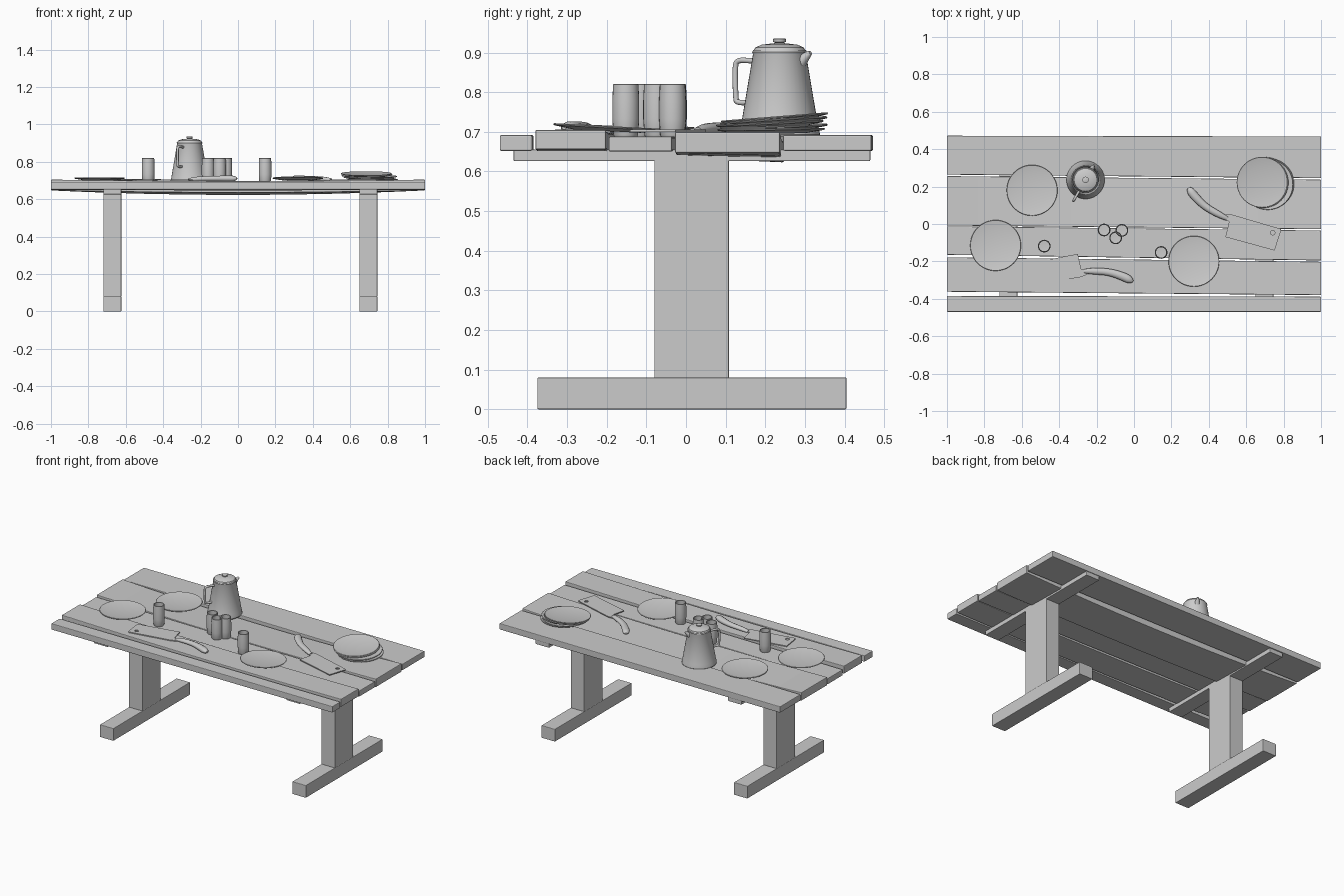
import bpy, bmesh, math
from mathutils import Vector, Matrix

if "Cube" in bpy.data.objects:
    bpy.data.objects.remove(bpy.data.objects["Cube"])


def make_object(name, bm, smooth=None):
    bmesh.ops.recalc_face_normals(bm, faces=bm.faces)
    me = bpy.data.meshes.new(name)
    bm.to_mesh(me)
    bm.free()
    ob = bpy.data.objects.new(name, me)
    bpy.context.collection.objects.link(ob)
    if smooth:
        activate(ob)
        bpy.ops.object.shade_smooth_by_angle(angle=math.radians(smooth))
    return ob


def activate(ob):
    bpy.ops.object.select_all(action='DESELECT')
    ob.select_set(True)
    bpy.context.view_layer.objects.active = ob


def bevel(ob, width):
    m = ob.modifiers.new("bevel", 'BEVEL')
    m.width, m.segments = width, 2


def box(name, x, y, z):
    bm = bmesh.new()
    bmesh.ops.create_cube(bm, size=1)
    for v in bm.verts:
        v.co = Vector([lo + (c + 0.5) * (hi - lo) for c, (lo, hi) in zip(v.co, (x, y, z))])
    ob = make_object(name, bm)
    bevel(ob, 0.003)
    return ob


def lathe(name, profile, loc, rot=(0, 0, 0), steps=40):
    bm = bmesh.new()
    vs = [bm.verts.new((r, 0, z)) for r, z in profile]
    es = [bm.edges.new(p) for p in zip(vs, vs[1:])]
    bmesh.ops.spin(bm, geom=vs + es, axis=(0, 0, 1), cent=(0, 0, 0),
                   angle=2 * math.pi, steps=steps)
    bmesh.ops.remove_doubles(bm, verts=bm.verts, dist=1e-5)
    ob = make_object(name, bm, 35)
    ob.location, ob.rotation_euler = loc, [math.radians(a) for a in rot]
    return ob


def curve_object(name, splines, dims, bevel_depth=0, extrude=0, cyclic=False):
    cu = bpy.data.curves.new(name, 'CURVE')
    cu.dimensions = dims
    cu.extrude, cu.bevel_depth, cu.bevel_resolution = extrude, bevel_depth, 3
    cu.use_fill_caps = dims == '3D'
    if dims == '2D':
        cu.fill_mode = 'BOTH'
    for pts, radii in splines:
        sp = cu.splines.new('POLY' if cyclic else 'NURBS')
        sp.points.add(len(pts) - 1)
        for p, co, r in zip(sp.points, pts, radii):
            p.co, p.radius = (*co, 1), r
        sp.use_cyclic_u = cyclic
        if not cyclic:
            sp.order_u, sp.use_endpoint_u, sp.resolution_u = 3, True, 6
    ob = bpy.data.objects.new(name, cu)
    bpy.context.collection.objects.link(ob)
    activate(ob)
    bpy.ops.object.convert(target='MESH')
    ob = bpy.context.object
    bpy.ops.object.shade_smooth_by_angle(angle=math.radians(40))
    return ob


# Table planks: slightly skewed, one sagging below the others
def plank(name, left, right, z0, z1, sag=0, tilt=0):
    bm = bmesh.new()
    n, rings = 12, []
    for i in range(n + 1):
        t = i / n
        bow = 1 - (2 * t - 1) ** 2
        a = left[0] + (right[0] - left[0]) * t
        b = left[1] + (right[1] - left[1]) * t
        d0, d1 = sag * bow, (sag + tilt) * bow
        rings.append([bm.verts.new((-1 + 2 * t, y, z)) for y, z in
                      ((a, z0 - d0), (b, z0 - d1), (b, z1 - d1), (a, z1 - d0))])
    for p, q in zip(rings, rings[1:]):
        for k in range(4):
            bm.faces.new((p[k], p[k - 1], q[k - 1], q[k]))
    bm.faces.new(rings[0])
    bm.faces.new(rings[-1])
    m = make_object(name, bm).modifiers.new("bevel", 'BEVEL')
    m.width, m.segments, m.limit_method = 0.004, 2, 'ANGLE'


plank("plank_front", (-0.47, -0.385), (-0.47, -0.388), 0.652, 0.692)
plank("plank_2", (-0.362, -0.178), (-0.38, -0.202), 0.655, 0.705, 0.008)
plank("plank_3", (-0.165, -0.012), (-0.195, -0.035), 0.65, 0.688)
plank("plank_4", (-0.008, 0.256), (-0.028, 0.237), 0.647, 0.70, 0.012, 0.012)
plank("plank_back", (0.264, 0.472), (0.245, 0.468), 0.652, 0.692)

# Trestle legs
for side, cx in (("left", -0.672), ("right", 0.697)):
    x = (cx - 0.048, cx + 0.048)
    box(side + "_foot", x, (-0.375, 0.405), (0, 0.08))
    box(side + "_post", x, (-0.08, 0.108), (0.078, 0.64))
    box(side + "_crossbeam", x, (-0.435, 0.465), (0.626, 0.655))

# Cups
CUP = [(0, 0), (0.029, 0), (0.031, 0.004), (0.034, 0.045), (0.034, 0.09), (0.032, 0.131),
       (0.030, 0.133), (0.0275, 0.131), (0.029, 0.09), (0.028, 0.012), (0, 0.01)]
for i, (x, y) in enumerate([(-0.48, -0.118), (-0.16, -0.032), (-0.065, -0.034),
                            (-0.098, -0.074), (0.145, -0.152)]):
    lathe(f"cup_{i + 1}", CUP, (x, y, 0.688), steps=24)

# Plates: three single, one leaning stack
PLATE = [(0, 0), (0.085, 0), (0.134, 0.008), (0.136, 0.011), (0.134, 0.013),
         (0.085, 0.005), (0, 0.004)]
for i, (x, y, z, rx, ry) in enumerate([
        (-0.545, 0.18, 0.694, 0, 0), (-0.74, -0.115, 0.702, -1, 0),
        (0.32, -0.2, 0.702, -3, 0),
        (0.72, 0.215, 0.696, 0.5, 0), (0.70, 0.222, 0.704, 1.5, 1), (0.715, 0.212, 0.711, 2.5, 0),
        (0.69, 0.222, 0.718, 3.5, -1), (0.685, 0.224, 0.726, 4.5, 0)]):
    lathe(f"plate_{i + 1}", PLATE, (x, y, z), (rx, ry, 0), 48)

# Kettle: body, lid with knob, handle, spout
KX, KY, KZ = -0.259, 0.236, 0.688
lathe("kettle_body", [(0, 0), (0.099, 0), (0.102, 0.005), (0.101, 0.014), (0.097, 0.03),
                      (0.067, 0.208), (0.069, 0.213), (0.067, 0.218), (0, 0.218)], (KX, KY, KZ))
lathe("kettle_lid", [(0, 0.214), (0.065, 0.217), (0.061, 0.225), (0.045, 0.232), (0.02, 0.235),
                     (0.01, 0.236), (0.016, 0.239), (0.017, 0.246), (0.013, 0.248), (0, 0.248)],
      (KX, KY, KZ))
turn = math.radians(240)
pts = [(0.065, 0, 0.19), (0.1, 0, 0.193), (0.122, 0, 0.192), (0.13, 0, 0.18),
       (0.128, 0, 0.10), (0.124, 0, 0.083), (0.085, 0, 0.087)]
handle = curve_object("kettle_handle", [(pts, [1] * 7)], '3D', 0.007)
handle.location, handle.rotation_euler = (KX, KY, KZ), (0, 0, turn)
pts = [(-0.05, 0, 0.175), (-0.07, 0, 0.198), (-0.09, 0, 0.212)]
spout = curve_object("kettle_spout", [(pts, [1.6, 1.2, 0.5])], '3D', 0.012)
spout.location, spout.rotation_euler = (KX, KY, KZ), (0, 0, turn)


# Cleavers: blade with hanging hole, curved handle
def cleaver(name, loc, angle, tilt):
    outline = [(-0.02, -0.005), (0, 0), (0.27, 0.002), (0.275, -0.005), (0.272, -0.118),
               (0, -0.125), (-0.005, -0.04), (-0.05, -0.035), (-0.05, -0.015)]
    hole = [(0.235 + 0.012 * math.cos(k * math.pi / 8), -0.03 + 0.012 * math.sin(k * math.pi / 8))
            for k in range(16)]
    blade = curve_object(name + "_blade", [([(*p, 0) for p in s], [1] * len(s))
                                           for s in (outline, hole)], '2D',
                         extrude=0.003, cyclic=True)
    path = [(-0.02, -0.028, 0), (-0.06, -0.022, 0.008), (-0.15, -0.002, 0.01),
            (-0.22, 0.035, 0.01), (-0.256, 0.062, 0.01), (-0.266, 0.07, 0.01)]
    grip = curve_object(name + "_handle", [(path, [0.55, 0.85, 0.9, 1.1, 1, 0.3])], '3D', 0.021)
    for v in grip.data.vertices:
        v.co.z *= 0.75
    for ob in (blade, grip):
        ob.location = loc
        ob.rotation_euler = (math.radians(tilt), 0, math.radians(angle))


cleaver("cleaver_front", (-0.28, -0.283, 0.703), 189.6, 0)
cleaver("cleaver_right", (0.525, 0.05, 0.703), -16.8, 0)
